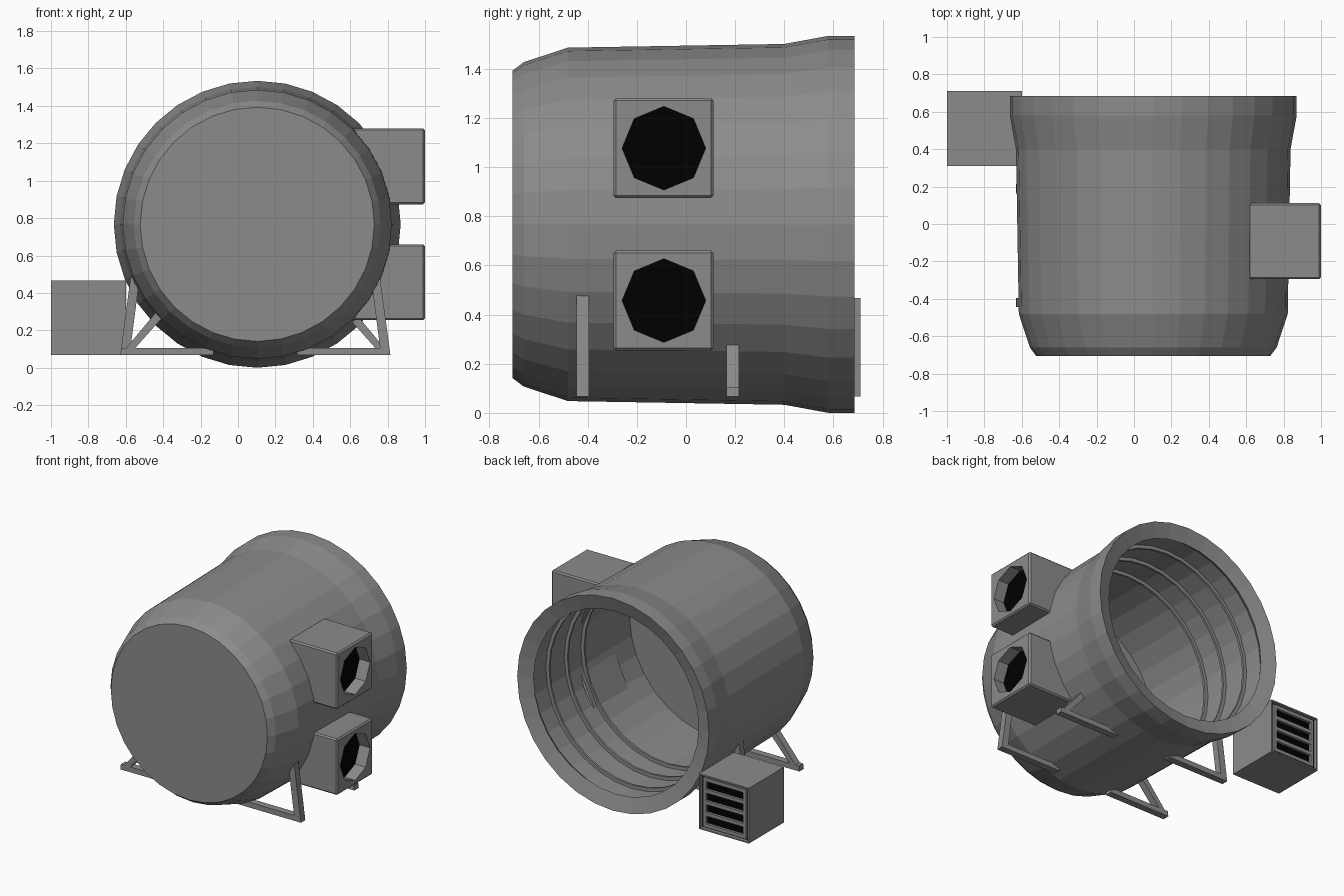
import bpy, bmesh, math
from mathutils import Vector

if "Cube" in bpy.data.objects:
    bpy.data.objects.remove(bpy.data.objects["Cube"])

CX, CZ, N = 0.103, 0.77, 32        # barrel axis (along y) and side count


def material(name, v):
    m = bpy.data.materials.new(name)
    m.diffuse_color = (v, v, v, 1)
    m.use_nodes = True
    m.node_tree.nodes["Principled BSDF"].inputs["Base Color"].default_value = m.diffuse_color
    return m


black = material("black", 0.0)
grey = material("dark_grey", 0.26)


def finish(name, bm, mats):
    bmesh.ops.recalc_face_normals(bm, faces=bm.faces)
    me = bpy.data.meshes.new(name)
    bm.to_mesh(me)
    bm.free()
    for m in mats:
        me.materials.append(m)
    ob = bpy.data.objects.new(name, me)
    bpy.context.collection.objects.link(ob)
    return ob


def lathe(name, profile, closed=False):
    """Turn (y, radius) points around the barrel axis."""
    bm = bmesh.new()
    rings = []
    for y, r in profile:
        rings.append([bm.verts.new((CX + r * math.cos(a), y, CZ + r * math.sin(a)))
                      for a in (2 * math.pi * i / N for i in range(N))])
    pairs = list(zip(rings, rings[1:]))
    if closed:
        pairs.append((rings[-1], rings[0]))
    else:
        bm.faces.new(rings[0])
        bm.faces.new(rings[-1])
    for a, b in pairs:
        for i in range(N):
            j = (i + 1) % N
            bm.faces.new((a[i], a[j], b[j], b[i]))
    return finish(name, bm, [grey])


def prism(name, pts, offset, mat=grey):
    """Extrude a flat polygon by an offset vector."""
    bm = bmesh.new()
    a = [bm.verts.new(p) for p in pts]
    b = [bm.verts.new(Vector(p) + Vector(offset)) for p in pts]
    bm.faces.new(a)
    bm.faces.new(b[::-1])
    for i in range(len(a)):
        j = (i + 1) % len(a)
        bm.faces.new((a[i], b[i], b[j], a[j]))
    return finish(name, bm, [mat])


def box(name, x0, x1, y0, y1, z0, z1):
    return prism(name, [(x0, y0, z0), (x1, y0, z0), (x1, y0, z1), (x0, y0, z1)],
                 (0, y1 - y0, 0))


# Barrel: outer shell, sloping rim at the back, hollow inside
lathe("barrel", [(-0.705, 0.626), (-0.66, 0.66), (-0.48, 0.719), (0.4, 0.734),
                 (0.58, 0.767), (0.685, 0.767), (0.65, 0.66),
                 (0.61, 0.69), (-0.49, 0.69)])

# Thin hoops inside the barrel
for k, y in enumerate((0.46, 0.25, 0.06)):
    lathe(f"inner_hoop_{k + 1}", [(y - 0.008, 0.70), (y - 0.008, 0.665),
                                  (y + 0.008, 0.665), (y + 0.008, 0.70)], closed=True)


def octagon(x, y, z, r):
    return [(x, y + r * math.cos(i * math.pi / 4), z + r * math.sin(i * math.pi / 4))
            for i in range(8)]


# Fan housings on the right, each with an eight-sided opening and dark floor
for name, zc, xb, xt in (("lower_fan", 0.46, 0.61, 0.80), ("upper_fan", 1.08, 0.80, 0.61)):
    z0, z1, y0, yc = zc - 0.203, zc + 0.203, -0.295, -0.09
    housing = prism(name + "_housing", [(xb, y0, z0), (1.0, y0, z0),
                                        (1.0, y0, z1), (xt, y0, z1)], (0, 0.406, 0))
    bev = housing.modifiers.new("edge", 'BEVEL')
    bev.width, bev.segments = 0.01, 1
    cutter = prism(name + "_cutter", octagon(0.91, yc, zc, 0.17), (0.2, 0, 0))
    cutter.hide_render = True
    cutter.hide_set(True)
    cut = housing.modifiers.new("opening", 'BOOLEAN')
    cut.operation, cut.solver, cut.object = 'DIFFERENCE', 'EXACT', cutter
    prism(name + "_floor", octagon(0.905, yc, zc, 0.17), (0.01, 0, 0), black)

# Vent box at the back left, its rear face recessed and dark
bm = bmesh.new()
bmesh.ops.create_cube(bm, size=0.4)
bmesh.ops.translate(bm, verts=bm.verts, vec=(-0.8, 0.51, 0.27))
bm.faces.ensure_lookup_table()
rear = max(bm.faces, key=lambda f: f.calc_center_median().y)
bmesh.ops.inset_region(bm, faces=[rear], thickness=0.014)
out = bmesh.ops.extrude_discrete_faces(bm, faces=[rear])["faces"][0]
bmesh.ops.translate(bm, verts=out.verts, vec=(0, -0.025, 0))
out.material_index = 1
finish("vent_box", bm, [grey, black])

# Vent grille: four slots between side strips and slats
for k in range(5):
    z = 0.27 + (k - 2) * 0.083
    box(f"vent_slat_{k + 1}", -0.955, -0.645, 0.675, 0.703, z - 0.013, z + 0.013)
for name, x in (("left", -0.96), ("right", -0.64)):
    box(f"vent_strip_{name}", x - 0.012, x + 0.012, 0.675, 0.703, 0.091, 0.449)


# Leg brackets: foot bar plus an upright or a short brace
UPRIGHT = [(-0.63, 0.07), (-0.58, 0.07), (-0.53, 0.45), (-0.573, 0.495)]
BRACE = [(-0.63, 0.07), (-0.57, 0.085), (-0.41, 0.265), (-0.44, 0.298)]
FOOT = [(-0.63, 0.07), (-0.13, 0.07), (-0.13, 0.108), (-0.625, 0.108)]


def leg(name, side, yc, strut):
    for part, shape in (("foot", FOOT), ("strut", strut)):
        pts = [(x if side < 0 else 0.185 - x, yc - 0.025, z) for x, z in shape]
        prism(f"{name}_{part}", pts, (0, 0.05, 0))


leg("front_left_leg", -1, -0.42, BRACE)
leg("front_right_leg", 1, -0.42, UPRIGHT)
leg("back_left_leg", -1, 0.19, UPRIGHT)
leg("back_right_leg", 1, 0.19, BRACE)

# Rest the lowest point just on the ground
for ob in bpy.data.objects:
    ob.location.z -= CZ - 0.767
